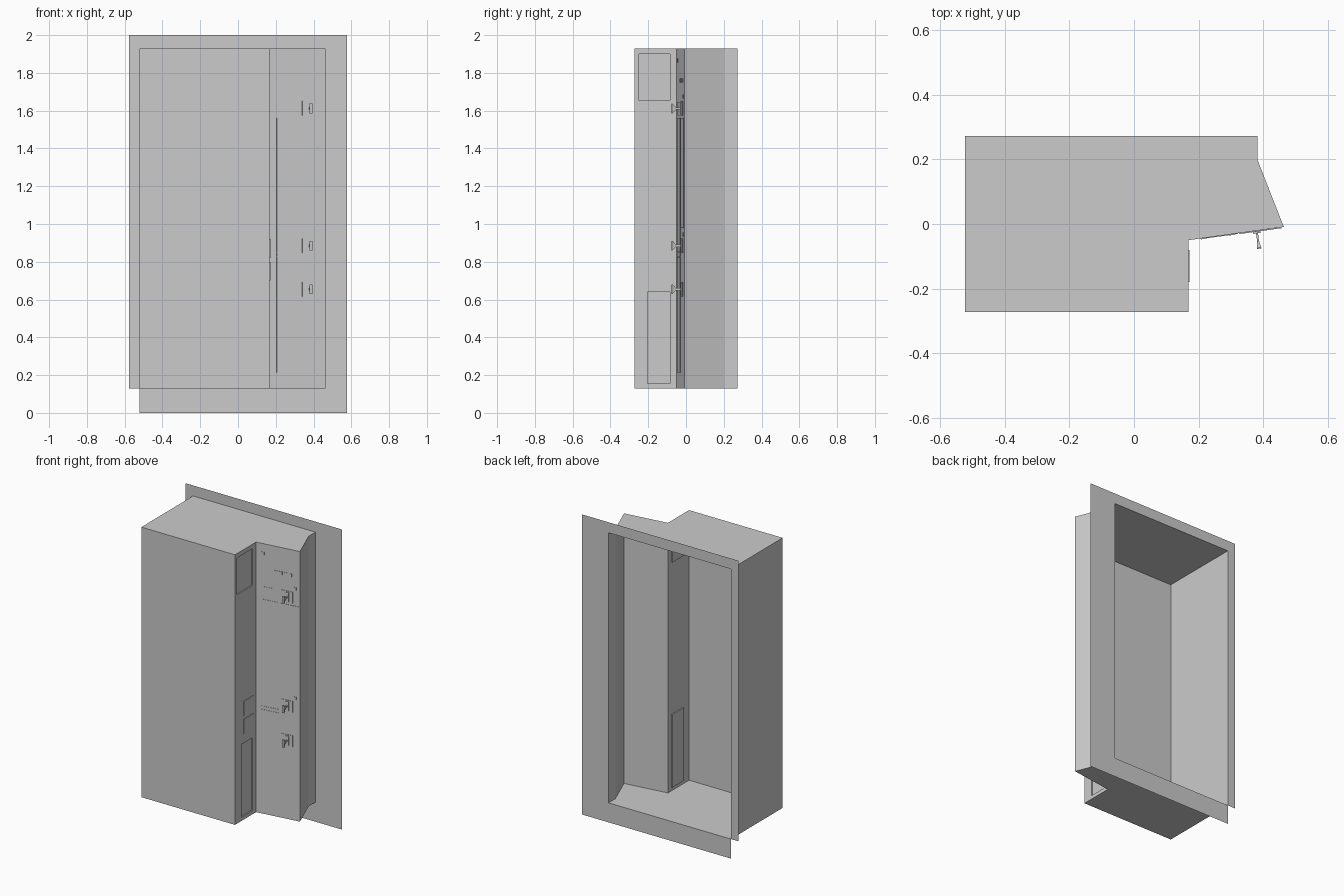
import bpy, bmesh, math
from mathutils import Matrix, Vector

if "Cube" in bpy.data.objects:
    bpy.data.objects.remove(bpy.data.objects["Cube"])

BACK, FRONT, Z0, Z1 = 0.272, -0.272, 0.13, 1.93
HINGE, TIP = Vector((0.168, -0.05, 0)), Vector((0.463, -0.009, 0))
ANGLE = math.atan2(TIP.y - HINGE.y, TIP.x - HINGE.x)


def finish(name, bm, merge=True):
    if merge:
        bmesh.ops.remove_doubles(bm, verts=bm.verts, dist=1e-5)
    bmesh.ops.recalc_face_normals(bm, faces=bm.faces)
    me = bpy.data.meshes.new(name)
    bm.to_mesh(me)
    bm.free()
    ob = bpy.data.objects.new(name, me)
    bpy.context.collection.objects.link(ob)
    return ob


def quad(bm, pts):
    return bm.faces.new([bm.verts.new(p) for p in pts])


def add_box(bm, lo, hi, mat=Matrix()):
    size = [b - a for a, b in zip(lo, hi)]
    mid = [(a + b) / 2 for a, b in zip(lo, hi)]
    m = mat @ Matrix.Translation(mid) @ Matrix.Diagonal((*size, 1))
    bmesh.ops.create_cube(bm, size=1, matrix=m)


# open-backed cabinet shell swept from its plan outline
plan = [(0.381, BACK), (0.381, 0.2), TIP[:2], HINGE[:2],
        (HINGE.x, FRONT), (-0.522, FRONT), (-0.522, 0.2), (-0.522, BACK)]
bm = bmesh.new()
for z in (Z0, Z1):
    quad(bm, [(x, y, z) for x, y in plan])
for i, (a, b) in enumerate(zip(plan, plan[1:])):
    if i != 3:
        quad(bm, [(*a, Z0), (*b, Z0), (*b, Z1), (*a, Z1)])

# inner side wall with two recessed hatches
ys = [FRONT, -0.25, -0.205, -0.085, HINGE.y]
zs = [Z0, 0.155, 0.64, 1.655, 1.9, Z1]
hatch = []
for i in range(4):
    for j in range(5):
        f = quad(bm, [(HINGE.x, ys[a], zs[b]) for a, b in
                      ((i, j), (i + 1, j), (i + 1, j + 1), (i, j + 1))])
        if (i, j) in ((1, 3), (2, 3), (2, 1)):
            hatch.append(f)
bmesh.ops.remove_doubles(bm, verts=bm.verts, dist=1e-5)
ext = bmesh.ops.extrude_face_region(bm, geom=hatch)["geom"]
bmesh.ops.translate(bm, vec=(-0.008, 0, 0),
                    verts=[g for g in ext if isinstance(g, bmesh.types.BMVert)])
bmesh.ops.delete(bm, geom=[f for f in hatch if f.is_valid], context='FACES')
finish("cabinet_shell", bm)

# flat wall flange around the opening, notched at the lower left
bm = bmesh.new()
for x0, x1, z0, z1 in ((-0.577, -0.522, Z0, Z1), (0.381, 0.577, Z0, Z1),
                       (-0.577, -0.522, Z1, 2), (-0.522, 0.381, Z1, 2), (0.381, 0.577, Z1, 2),
                       (-0.522, 0.381, 0, Z0), (0.381, 0.577, 0, Z0)):
    quad(bm, [(x0, BACK, z0), (x1, BACK, z0), (x1, BACK, z1), (x0, BACK, z1)])
finish("wall_flange", bm)

# small raised plates on the inner side wall
bm = bmesh.new()
for z0, z1 in ((0.82, 0.92), (0.70, 0.80)):
    add_box(bm, (HINGE.x, -0.18, z0), (HINGE.x + 0.004, -0.08, z1))
finish("side_plates", bm, False)

# slanted door: local x along the door, local -y outwards
door = Matrix.Translation(HINGE) @ Matrix.Rotation(ANGLE, 4, 'Z')
cos = math.cos(ANGLE)


def door_panels(name, rects, depth):
    bm = bmesh.new()
    for x0, x1, z0, z1 in rects:
        add_box(bm, ((x0 - HINGE.x) / cos, -depth, z0),
                ((x1 - HINGE.x) / cos, 0, z1), door)
    return finish(name, bm, False)


door_panels("door_strips", [(0.205, 0.32, 0.215, 0.825), (0.205, 0.32, 0.828, 0.848),
                            (0.205, 0.32, 0.852, 1.56)], 0.002)
door_panels("door_window", [(0.335, 0.455, 0.98, 1.56)], 0.003)
door_panels("door_label_plate", [(0.22, 0.285, 1.575, 1.645)], 0.002)
door_panels("indicator_lamps", [(x - 0.01, x + 0.01, 1.75, 1.77)
                                for x in (0.303, 0.335, 0.367, 0.399)], 0.003)
door_panels("door_studs", [(x - 0.009, x + 0.009, z - 0.01, z + 0.01)
                           for x, z in ((0.43, 1.675), (0.43, 0.945), (0.215, 1.865))], 0.003)

# three handles: base plate, stem and flared grip
HANDLES = (1.612, 0.885, 0.655)
door_panels("handle_plates", [(0.34, 0.415, z - 0.038, z + 0.038) for z in HANDLES], 0.003)
for n, hz in enumerate(HANDLES):
    bm = bmesh.new()
    mat = door @ Matrix.Translation(((0.379 - HINGE.x) / cos, 0, hz))
    rings = []
    for y, w, h in ((0, 0.012, 0.031), (-0.008, 0.012, 0.031), (-0.008, 0.003, 0.006),
                    (-0.033, 0.003, 0.006), (-0.053, 0.007, 0.026), (-0.056, 0.007, 0.026)):
        rings.append([bm.verts.new(mat @ Vector((sx * w, y, sz * h)))
                      for sx, sz in ((-1, -1), (1, -1), (1, 1), (-1, 1))])
    for a, b in zip(rings, rings[1:]):
        for k in range(4):
            bm.faces.new((a[k], a[k - 1], b[k - 1], b[k]))
    bm.faces.new(rings[0])
    bm.faces.new(rings[-1])
    finish(f"handle_{n + 1}", bm)
